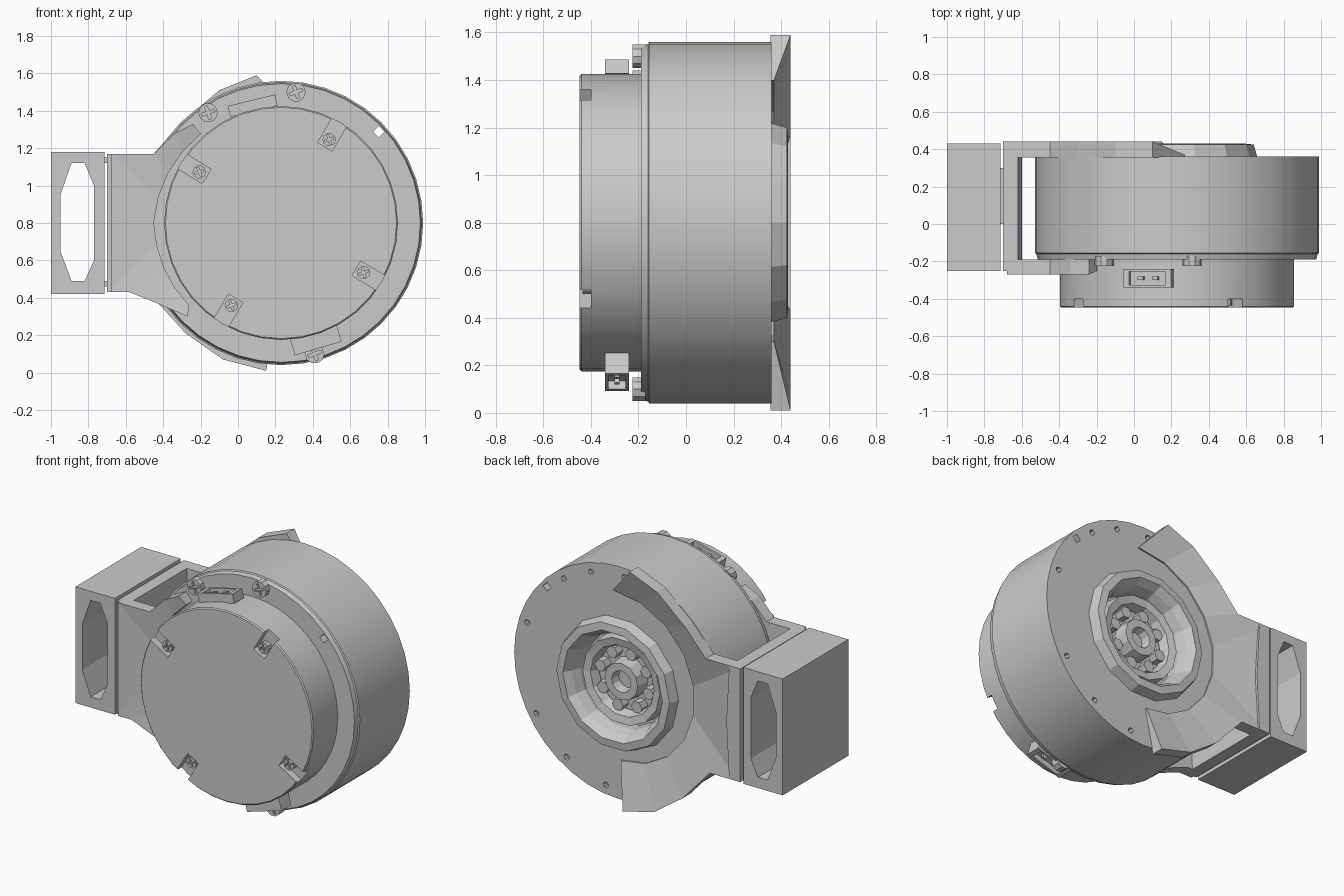
import bpy, bmesh, math
from mathutils import Matrix, Vector

cube = bpy.data.objects.get("Cube")
if cube:
    bpy.data.objects.remove(cube, do_unlink=True)

CX, CZ = 0.23, 0.80          # drum axis, running along y

grey = bpy.data.materials.new("metal grey")
grey.use_nodes = True
grey.diffuse_color = (0.6, 0.6, 0.6, 1)
grey.node_tree.nodes["Principled BSDF"].inputs["Base Color"].default_value = (0.6, 0.6, 0.6, 1)


def finish(name, bm):
    bmesh.ops.remove_doubles(bm, verts=bm.verts, dist=0.0001)
    bmesh.ops.recalc_face_normals(bm, faces=bm.faces)
    mesh = bpy.data.meshes.new(name)
    bm.to_mesh(mesh)
    bm.free()
    mesh.materials.append(grey)
    obj = bpy.data.objects.new(name, mesh)
    bpy.context.collection.objects.link(obj)
    return obj


def smooth(obj):
    bpy.ops.object.select_all(action='DESELECT')
    obj.select_set(True)
    bpy.context.view_layer.objects.active = obj
    bpy.ops.object.shade_smooth_by_angle(angle=math.radians(30))


def polar(r, degrees):
    a = math.radians(degrees)
    return CX + r * math.cos(a), CZ + r * math.sin(a)


def lathe(name, profile, sides):
    """Revolve (radius, y) points around the drum axis."""
    bm = bmesh.new()
    vs = [bm.verts.new((CX + r, y, CZ)) for r, y in profile]
    edges = [bm.edges.new(pair) for pair in zip(vs, vs[1:])]
    bmesh.ops.spin(bm, geom=vs + edges, cent=(CX, 0, CZ), axis=(0, 1, 0),
                   angle=math.tau, steps=sides)
    return finish(name, bm)


def box(name, x, y, z, tilt=0):
    """Box from ranges, turned about its own y axis by tilt degrees."""
    bm = bmesh.new()
    size = [b - a for a, b in (x, y, z)]
    mid = Vector([(a + b) / 2 for a, b in (x, y, z)])
    m = Matrix.Translation(mid) @ Matrix.Rotation(math.radians(-tilt), 4, 'Y') @ Matrix.Diagonal((*size, 1))
    bmesh.ops.create_cube(bm, size=1, matrix=m)
    return finish(name, bm)


def prism(name, outline, y0, y1):
    bm = bmesh.new()
    face = bm.faces.new([bm.verts.new((x, y0, z)) for x, z in outline])
    top = bmesh.ops.extrude_face_region(bm, geom=[face])["geom"]
    bmesh.ops.translate(bm, vec=(0, y1 - y0, 0), verts=[v for v in top if isinstance(v, bmesh.types.BMVert)])
    return finish(name, bm)


def rod(name, x, z, r, y0, y1, sides=10):
    pts = [(x + r * math.cos(math.tau * i / sides), z + r * math.sin(math.tau * i / sides))
           for i in range(sides)]
    return prism(name, pts, y0, y1)


def cut(obj, cutter):
    mod = obj.modifiers.new("cut", 'BOOLEAN')
    mod.operation = 'DIFFERENCE'
    mod.solver = 'EXACT'
    mod.object = cutter
    bpy.context.view_layer.objects.active = obj
    bpy.ops.object.modifier_apply(modifier="cut")
    bpy.data.objects.remove(cutter, do_unlink=True)


def crescent(name, outer, radii, angles, flat_y, outer_y, inner_y):
    """Plate between an outer outline and an inner arc, its inner edge may slope."""
    bm = bmesh.new()
    rows = []
    for i, (x, z) in enumerate(outer):
        t = i / (len(outer) - 1)
        r, a = (p[0] + (p[1] - p[0]) * t for p in (radii, angles))
        ix, iz = polar(r, a)
        rows.append([bm.verts.new(p) for p in ((x, flat_y, z), (x, outer_y, z),
                                               (ix, inner_y, iz), (ix, flat_y, iz))])
    for a, b in zip(rows, rows[1:]):
        for k in range(4):
            n = (k + 1) % 4
            bm.faces.new((a[k], a[n], b[n], b[k]))
    bm.faces.new(rows[0])
    bm.faces.new(rows[-1])
    return finish(name, bm)


# Drum with front flange, recessed back and small holes around its rear rim
drum = lathe("drum", [(0, -0.19), (0.745, -0.19), (0.752, -0.16), (0.76, -0.155), (0.76, 0.36),
                      (0.33, 0.36), (0.31, 0.25), (0, 0.25)], 40)
for a in (93, 73, 55, 18, -31, -57, -82):
    cut(drum, rod("hole_cutter", *polar(0.70, a), 0.02, 0.33, 0.5, 6))
cut(drum, rod("through_hole_cutter", *polar(0.715, 43), 0.03, -0.5, 0.5, 4))
smooth(drum)

# Front cover with slots for its screws
cover = lathe("front_cover", [(0, -0.19), (0.625, -0.19), (0.625, -0.44), (0.618, -0.447), (0, -0.447)], 36)
cover_angles = (148, 60, -31, -121)
for a in cover_angles:
    x, z = polar(0.555, a)
    cut(cover, box("slot_cutter", (x - 0.085, x + 0.085), (-0.6, -0.40), (z - 0.045, z + 0.045), a))
smooth(cover)


# Cross-slotted screws
def screw(name, x, z, r, y0, y1):
    head = rod(name, x, z, r, y0, y1)
    for tilt in (20, 110):
        cut(head, box("slot_cutter", (x - r * 0.7, x + r * 0.7), (y0 - 0.02, y0 + 0.015),
                      (z - r * 0.15, z + r * 0.15), tilt))


for a in cover_angles:
    screw("cover_screw", *polar(0.515, a), 0.036, -0.435, -0.39)
for x, z in ((-0.16, 1.39), (0.31, 1.50), (0.41, 0.10)):
    screw("flange_screw", x, z, 0.052, -0.225, -0.17)

# Rear hub: raised ring, rollers and shaft
lathe("hub_ring", [(0.43, 0.355), (0.41, 0.425), (0.36, 0.43), (0.33, 0.38), (0.31, 0.32), (0.31, 0.25)], 14)
lathe("hub_race", [(0.29, 0.25), (0.28, 0.34), (0.23, 0.33), (0.21, 0.27)], 14)
lathe("hub_shaft", [(0.13, 0.25), (0.12, 0.34), (0.07, 0.34), (0.06, 0.28), (0, 0.28)], 12)
for i in range(8):
    rod("hub_roller", *polar(0.18, i * 45 + 15), 0.04, 0.24, 0.31, 6)

# Connectors on the cover's rim, each a hollow socket with two pins
for a, reach in ((103.6, 0.03), (-73.5, 0.055)):
    x, z = polar(0.645, a)
    tilt = (a - 90) % 180
    body = box("connector", (x - 0.13, x + 0.13), (-0.34, -0.24), (z - reach, z + reach), tilt)
    px, pz = polar(0.645 + reach, a)
    cut(body, box("socket_cutter", (px - 0.10, px + 0.10), (-0.325, -0.255), (pz - 0.035, pz + 0.035), tilt))
    for s in (-3.5, 3.5):
        cx, cz = polar(0.62 + reach, a + s)
        box("connector_pin", (cx - 0.015, cx + 0.015), (-0.30, -0.28), (cz - 0.02, cz + 0.02), tilt)

# Bracket: back crescent with horns, front crescent, joining web
crescent("bracket_back", [(0.10, 1.59), (-0.10, 1.51), (-0.30, 1.34), (-0.45, 1.17), (-0.69, 1.17),
                          (-0.69, 0.43), (-0.48, 0.43), (-0.28, 0.21), (-0.08, 0.07), (0.15, 0.01)],
         (0.60, 0.50), (86, 268), 0.355, 0.44, 0.37)
crescent("bracket_front_upper", [(-0.24, 1.33), (-0.34, 1.28), (-0.45, 1.17), (-0.68, 1.17), (-0.68, 0.80)],
         (0.64, 0.68), (132, 180), -0.19, -0.27, -0.25)
crescent("bracket_front_lower", [(-0.68, 0.80), (-0.68, 0.43), (-0.58, 0.43), (-0.43, 0.37), (-0.27, 0.30)],
         (0.68, 0.66), (180, 222), -0.19, -0.27, -0.25)
prism("bracket_web", [(-0.70, 1.17), (-0.62, 1.17), (-0.60, 0.80), (-0.62, 0.43), (-0.70, 0.43)], -0.25, 0.44)

# End frame with an elongated window through its depth
frame = box("end_frame", (-1.0, -0.715), (-0.25, 0.43), (0.42, 1.18))
cut(frame, prism("window_cutter", [(-0.95, 0.95), (-0.89, 1.12), (-0.82, 1.12), (-0.77, 1.0),
                                   (-0.77, 0.6), (-0.82, 0.49), (-0.89, 0.49), (-0.95, 0.65)], -0.5, 0.6))
for z in (0.46, 1.12):
    box("frame_joint", (-0.73, -0.68), (0.0, 0.3), (z, z + 0.03))
